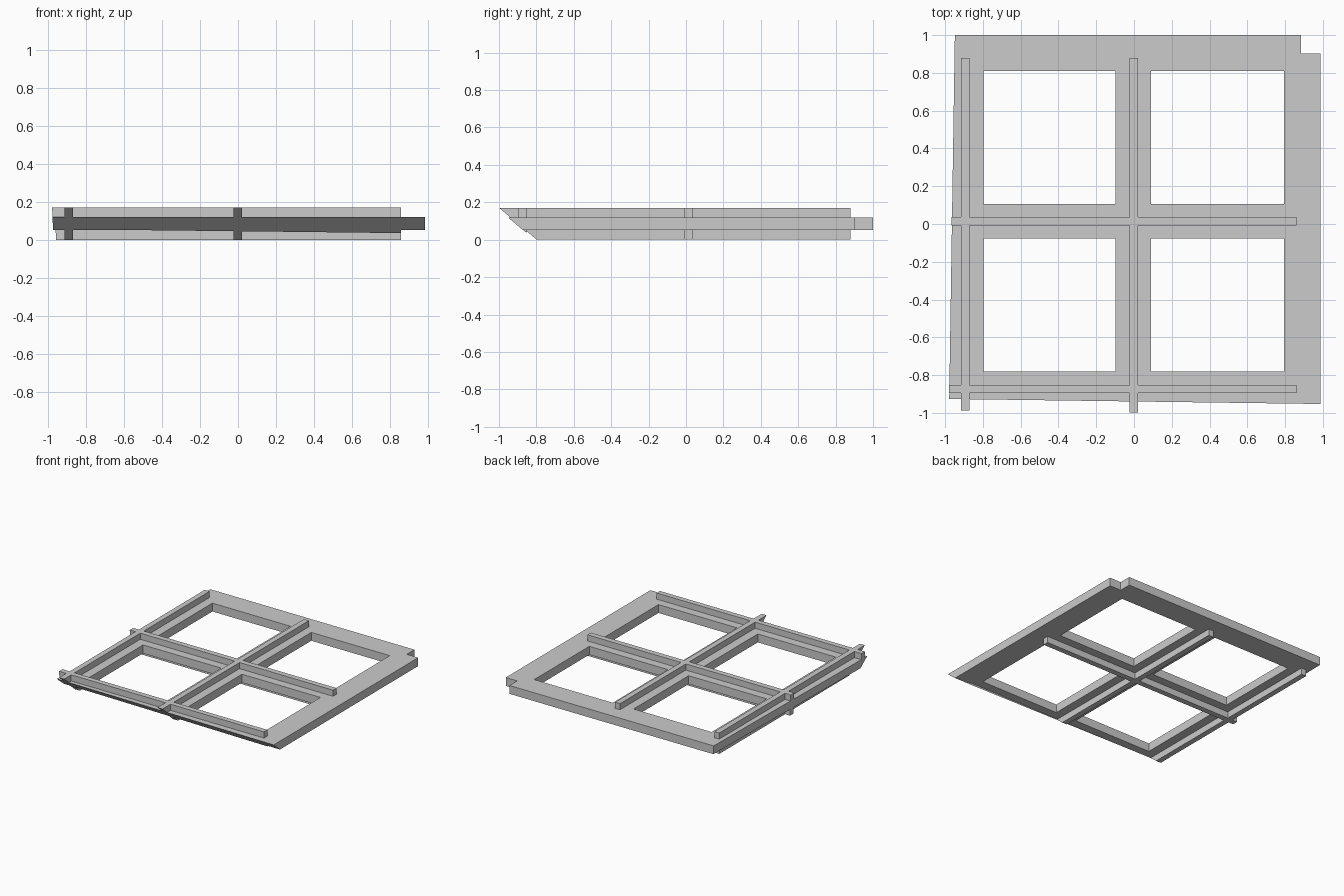
import bpy, bmesh

if "Cube" in bpy.data.objects:
    bpy.data.objects.remove(bpy.data.objects["Cube"])

grey = bpy.data.materials.new("plain grey")
grey.diffuse_color = (0.6, 0.6, 0.6, 1)
grey.use_nodes = True
grey.node_tree.nodes["Principled BSDF"].inputs["Base Color"].default_value = grey.diffuse_color


def solid(name, bm):
    bmesh.ops.recalc_face_normals(bm, faces=bm.faces)
    me = bpy.data.meshes.new(name)
    bm.to_mesh(me)
    bm.free()
    me.materials.append(grey)
    ob = bpy.data.objects.new(name, me)
    bpy.context.collection.objects.link(ob)
    return ob


def cell_slab(name, xs, ys, z0, z1, keep):
    """Extruded sheet made of the grid cells (i, j) for which keep is true."""
    bm = bmesh.new()
    v = [[bm.verts.new((x, y, z0)) for y in ys] for x in xs]
    for i in range(len(xs) - 1):
        for j in range(len(ys) - 1):
            if keep(i, j):
                bm.faces.new((v[i][j], v[i + 1][j], v[i + 1][j + 1], v[i][j + 1]))
    bmesh.ops.delete(bm, geom=[p for p in bm.verts if not p.link_faces], context='VERTS')
    r = bmesh.ops.extrude_face_region(bm, geom=bm.faces[:], use_keep_orig=True)
    top = [g for g in r['geom'] if isinstance(g, bmesh.types.BMVert)]
    bmesh.ops.translate(bm, verts=top, vec=(0, 0, z1 - z0))
    bmesh.ops.dissolve_limit(bm, angle_limit=0.01, verts=bm.verts, edges=bm.edges)
    return solid(name, bm)


def trim_block(name, face_at):
    """Block whose inner face is sheared; face_at(side, t, z) gives its corners."""
    bm = bmesh.new()
    bmesh.ops.create_cube(bm, size=2)
    for p in bm.verts:
        p.co = face_at(p.co.x, p.co.y, -0.1 if p.co.z < 0 else 0.3)
    ob = solid(name, bm)
    ob.hide_render = True
    return ob


# Flat plate with four square openings and a notched corner
frame = cell_slab("window_frame",
                  [-1.2, -0.798, -0.097, 0.09, 0.795, 0.885, 0.987],
                  [-1.2, -0.782, -0.078, 0.105, 0.811, 0.902, 1.0], 0.052, 0.12,
                  lambda i, j: not (i in (1, 3) and j in (1, 3)) and (i, j) != (5, 5))

# Crossing ribs standing proud above and below the plate
ribs = cell_slab("ribs",
                 [-1.2, -0.915, -0.871, -0.024, 0.02, 0.86],
                 [-1.2, -0.895, -0.852, -0.009, 0.036, 0.88], 0.0, 0.17,
                 lambda i, j: i in (1, 3) or j in (1, 3))

# Trimming blocks: mitred front, slightly skewed left side
front = trim_block("front_trim", lambda x, y, z: (
    2 * x, -2 if y < 0 else -0.9985 - 0.0135 * 2 * x + 1.18 * (0.17 - z), z))
left = trim_block("left_trim", lambda x, y, z: (
    -2 if x < 0 else -0.964 + 0.0155 * 2 * y - 0.04 * (z - 0.12), 2 * y, z))

for helper, op in ((ribs, 'UNION'), (front, 'DIFFERENCE'), (left, 'DIFFERENCE')):
    m = frame.modifiers.new(helper.name, 'BOOLEAN')
    m.object, m.operation, m.solver = helper, op, 'EXACT'

# Bake the joined shape and drop the helpers
dg = bpy.context.evaluated_depsgraph_get()
baked = bpy.data.meshes.new_from_object(frame.evaluated_get(dg))
frame.modifiers.clear()
frame.data = baked
baked.materials.clear()
baked.materials.append(grey)
for helper in (ribs, front, left):
    bpy.data.objects.remove(helper)
